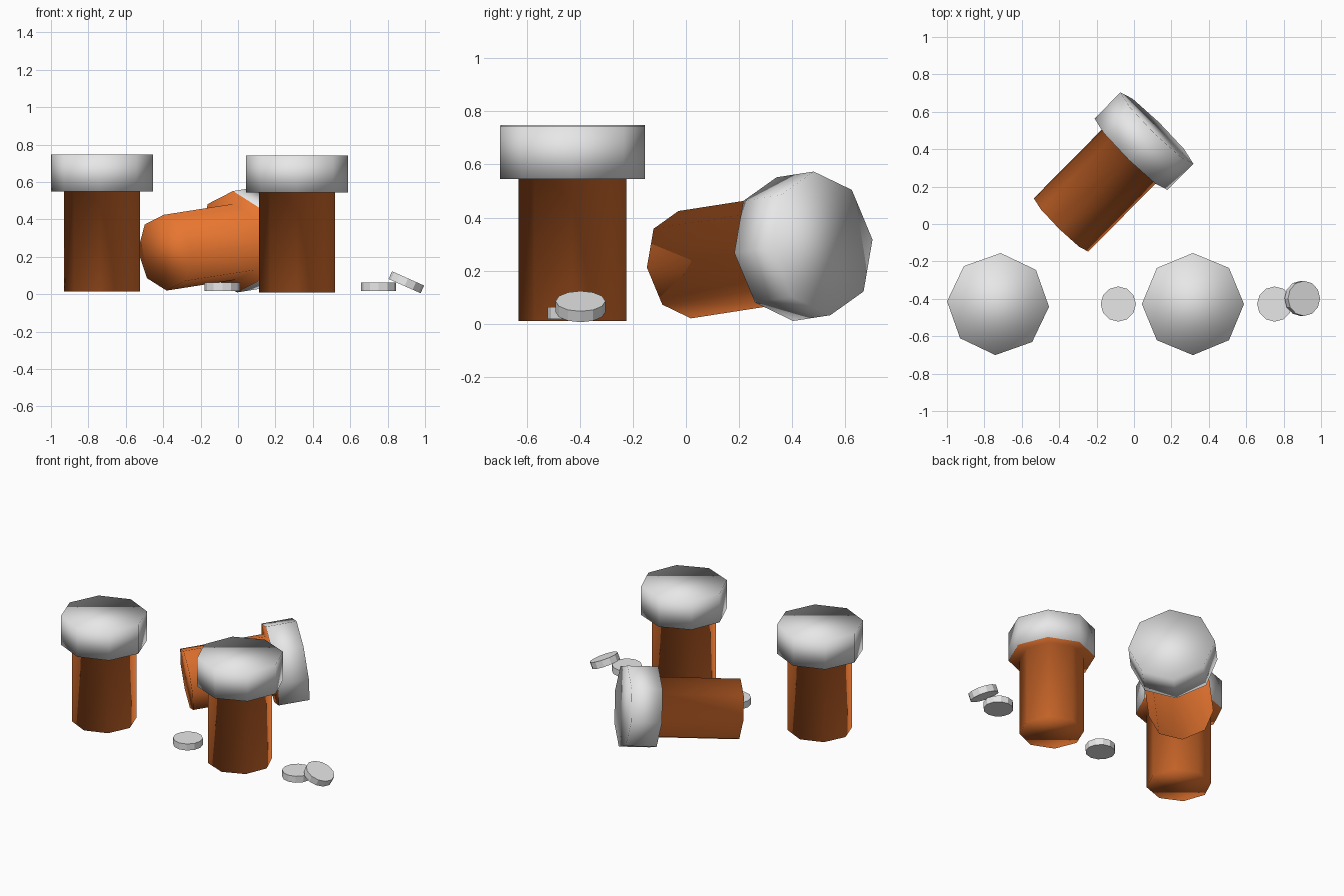
import bpy, bmesh, math
from mathutils import Matrix, Vector

if "Cube" in bpy.data.objects:
    bpy.data.objects.remove(bpy.data.objects["Cube"])


def material(name, rgb):
    m = bpy.data.materials.new(name)
    m.diffuse_color = (*rgb, 1.0)
    m.use_nodes = True
    m.node_tree.nodes["Principled BSDF"].inputs["Base Color"].default_value = m.diffuse_color
    return m


ORANGE = material("orange_plastic", (0.80, 0.18, 0.03))
WHITE = material("white_plastic", (0.80, 0.80, 0.80))


def lathe(name, profile, sides, matrix, mats, rule, smooth):
    """Closed solid from (radius, height) rings; rule picks a material per band."""
    bm = bmesh.new()
    rings = []
    for r, z in profile:
        rings.append([bm.verts.new((r * math.cos(2 * math.pi * i / sides),
                                    r * math.sin(2 * math.pi * i / sides), z))
                      for i in range(sides)])
    bm.faces.new(rings[0][::-1]).material_index = rule(0)
    for k in range(len(rings) - 1):
        a, b = rings[k], rings[k + 1]
        for i in range(sides):
            j = (i + 1) % sides
            bm.faces.new((a[i], a[j], b[j], b[i])).material_index = rule(k)
    bm.faces.new(rings[-1]).material_index = rule(len(rings))
    for f in bm.faces:
        f.smooth = smooth
    mesh = bpy.data.meshes.new(name)
    bm.to_mesh(mesh)
    bm.free()
    for m in mats:
        mesh.materials.append(m)
    ob = bpy.data.objects.new(name, mesh)
    ob.matrix_world = matrix
    bpy.context.collection.objects.link(ob)
    return ob


# Bottle: octagonal body and cap underside in orange, cap rim and top in white
BOTTLE = [(0.204, 0.0), (0.204, 0.535), (0.273, 0.535), (0.273, 0.733)]


def bottle(name, matrix):
    lathe(name, BOTTLE, 8, matrix, (ORANGE, WHITE),
          lambda band: 1 if band >= 2 else 0, True)


def place(x, y, z, turn=0.0):
    return Matrix.Translation((x, y, z)) @ Matrix.Rotation(math.radians(turn), 4, 'Z')


# Two standing bottles
bottle("standing_bottle_left", place(-0.727, -0.428, 0.015, -3))
bottle("standing_bottle_right", place(0.315, -0.428, 0.010))

# Fallen bottle, lying towards the back right, resting on its cap
rise, head = math.radians(6.3), math.radians(45.3)
axis = Vector((math.cos(rise) * math.cos(head), math.cos(rise) * math.sin(head), math.sin(rise)))
side = Vector((-math.sin(head), math.cos(head), 0))
up = axis.cross(side)
frame = Matrix((side, up, axis)).transposed().to_4x4()
bottle("fallen_bottle", Matrix.Translation((-0.39, -0.005, 0.222)) @ frame
       @ Matrix.Rotation(math.radians(3), 4, 'Z'))

# Pills: two flat on the ground, one leaning on another
PILL = [(0.094, -0.0225), (0.094, 0.0225)]
spots = [("pill_left", -0.084, -0.428, 0.039, 0),
         ("pill_right", 0.752, -0.428, 0.039, 0),
         ("pill_leaning", 0.900, -0.398, 0.064, 24)]
for name, x, y, z, tilt in spots:
    lathe(name, PILL, 12, place(x, y, z) @ Matrix.Rotation(math.radians(tilt), 4, 'Y'),
          (WHITE,), lambda band: 0, False)
